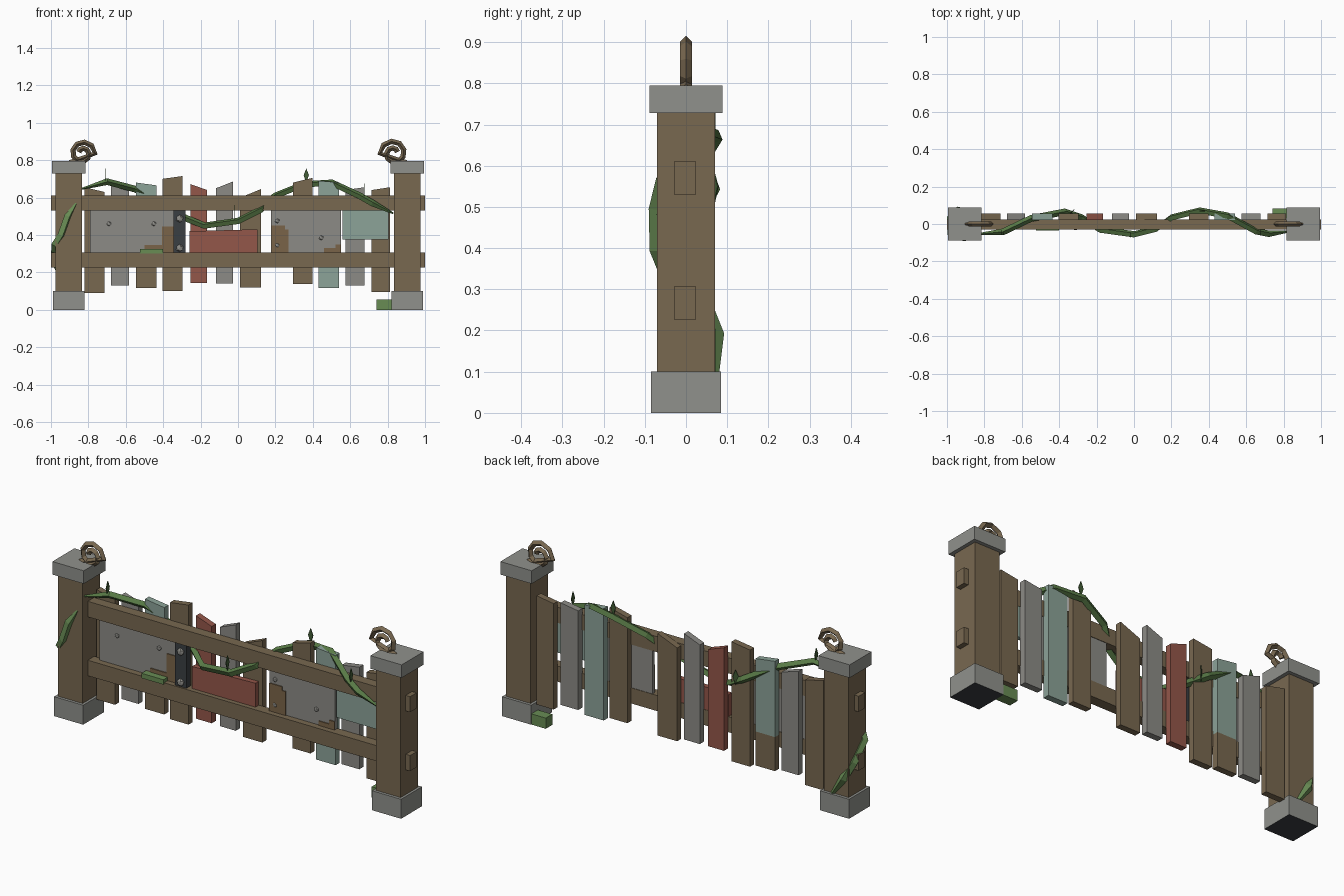
import bpy, bmesh, math
from mathutils import Vector

old = bpy.data.objects.get("Cube")
if old:
    bpy.data.objects.remove(old, do_unlink=True)


def material(name, r, g, b):
    lin = [((c / 255 + 0.055) / 1.055) ** 2.4 for c in (r, g, b)] + [1]
    m = bpy.data.materials.new(name)
    m.diffuse_color = lin
    m.use_nodes = True
    bsdf = next(n for n in m.node_tree.nodes if n.type == 'BSDF_PRINCIPLED')
    bsdf.inputs["Base Color"].default_value = lin
    bsdf.inputs["Roughness"].default_value = 0.9
    return m


WOOD = material("brown wood", 120, 104, 80)
STONE = material("grey stone", 144, 145, 140)
GREY = material("weathered grey", 140, 139, 134)
MINT = material("faded mint paint", 140, 163, 152)
RED = material("faded red paint", 148, 87, 74)
IRON = material("dark iron", 58, 62, 66)
RUST = material("rusty brown", 122, 100, 72)
VINE = material("vine green", 88, 122, 70)
MOSS = material("moss green", 104, 140, 84)
LEAF = material("dark leaf green", 66, 92, 54)


def finish(name, mesh, *mats):
    for m in mats:
        mesh.materials.append(m)
    ob = bpy.data.objects.new(name, mesh)
    bpy.context.collection.objects.link(ob)
    return ob


def prism(name, outline, y0, y1, *mats):
    """Extrude an x-z outline from y0 to y1."""
    bm = bmesh.new()
    face = bm.faces.new([bm.verts.new((x, y0, z)) for x, z in outline])
    ext = bmesh.ops.extrude_face_region(bm, geom=[face])
    moved = [v for v in ext["geom"] if isinstance(v, bmesh.types.BMVert)]
    bmesh.ops.translate(bm, verts=moved, vec=(0, y1 - y0, 0))
    bmesh.ops.recalc_face_normals(bm, faces=bm.faces)
    mesh = bpy.data.meshes.new(name)
    bm.to_mesh(mesh)
    bm.free()
    return finish(name, mesh, *mats)


def box(name, x0, x1, z0, z1, y0, y1, *mats):
    return prism(name, [(x0, z0), (x1, z0), (x1, z1), (x0, z1)], y0, y1, *mats)


def tube(name, points, radius, mat, taper=False):
    """Four-sided tube along a polyline, optionally pointed at both ends."""
    cu = bpy.data.curves.new(name, 'CURVE')
    cu.dimensions = '3D'
    cu.bevel_depth = radius
    cu.bevel_resolution = 0
    cu.use_fill_caps = True
    sp = cu.splines.new('POLY')
    sp.points.add(len(points) - 1)
    for i, p in enumerate(points):
        sp.points[i].co = (*p, 1)
        if taper and i in (0, len(points) - 1):
            sp.points[i].radius = 0.25
    sp.use_smooth = False
    tmp = bpy.data.objects.new(name + " guide", cu)
    bpy.context.collection.objects.link(tmp)
    dg = bpy.context.evaluated_depsgraph_get()
    mesh = bpy.data.meshes.new_from_object(tmp.evaluated_get(dg))
    bpy.data.objects.remove(tmp, do_unlink=True)
    mesh.materials.clear()
    return finish(name, mesh, mat)


def rivet(name, x, z, y, r, mat):
    bm = bmesh.new()
    bmesh.ops.create_icosphere(bm, subdivisions=1, radius=r)
    bmesh.ops.scale(bm, verts=bm.verts, vec=(1, 0.6, 1))
    bmesh.ops.translate(bm, verts=bm.verts, vec=(x, y, z))
    mesh = bpy.data.meshes.new(name)
    bm.to_mesh(mesh)
    bm.free()
    return finish(name, mesh, mat)


# Posts with stone base, cap and scroll ornament
for side, s, scale in (("right", -1, 1.0), ("left", 1, 1.08)):
    c = s * 0.905
    box(side + "_post", c - 0.07, c + 0.07, 0.1, 0.73, -0.07, 0.07, WOOD)
    base = box(side + "_post_base", c - 0.083, c + 0.083, 0, 0.1, -0.085, 0.085, STONE, IRON)
    for f in base.data.polygons:
        f.material_index = int(f.normal.z < -0.5)
    box(side + "_post_cap", c - 0.089, c + 0.089, 0.728, 0.795, -0.089, 0.089, STONE)
    path = [(s * 0.9, 0, 0.785)]
    for i in range(14):
        a = math.pi - i * math.radians(40)
        r = scale * (0.068 - 0.0037 * i)
        path.append((s * (0.832 - r * math.cos(a) * -1), 0, 0.836 + r * math.sin(a)))
    tube(side + "_scroll", path, 0.0145, WOOD)

# Two rails running through the posts
for name, z in (("lower_rail", 0.227), ("upper_rail", 0.53)):
    box(name, -1, 1, z, z + 0.08, -0.029, 0.024, WOOD)

# Pickets: left x, right x, bottom, top at left, top at right
pickets = [
    (-0.82, -0.715, 0.09, 0.655, 0.63, WOOD), (-0.68, -0.582, 0.13, 0.665, 0.635, GREY),
    (-0.545, -0.435, 0.115, 0.68, 0.665, MINT), (-0.403, -0.297, 0.1, 0.70, 0.715, WOOD),
    (-0.255, -0.165, 0.142, 0.672, 0.64, RED), (-0.117, -0.028, 0.14, 0.65, 0.685, GREY),
    (0.012, 0.123, 0.12, 0.6, 0.645, WOOD), (0.295, 0.397, 0.137, 0.68, 0.705, WOOD),
    (0.43, 0.54, 0.115, 0.69, 0.68, MINT), (0.575, 0.675, 0.13, 0.64, 0.655, GREY),
    (0.715, 0.812, 0.095, 0.64, 0.655, WOOD)]
for i, (x0, x1, z0, za, zb, mat) in enumerate(pickets):
    low = z0
    if i == 2:
        # Paint worn off the lower part
        low = 0.29
        box("picket_bare_end", x0, x1, z0, low, 0.022, 0.055, WOOD)
    prism(f"picket_{i + 1}", [(x0, low), (x1, low), (x1, zb), (x0, za)], 0.022, 0.055, mat)

# Repair panels between the rails
box("right_metal_panel", -0.79, -0.343, 0.27, 0.58, 0.004, 0.0215, GREY)
box("left_metal_panel", 0.176, 0.55, 0.27, 0.58, 0.004, 0.0215, GREY)
prism("red_panel", [(-0.258, 0.26), (0.103, 0.26), (0.103, 0.43), (-0.258, 0.42)], -0.005, 0.0215, RED)
box("mint_panel", 0.56, 0.805, 0.375, 0.57, 0.0, 0.0215, MINT)
box("iron_strap", -0.345, -0.28, 0.29, 0.55, -0.02, 0.015, IRON)

# Rust patches on the metal panels
prism("right_rust_patch", [(-0.525, 0.3), (-0.344, 0.3), (-0.344, 0.445), (-0.405, 0.445),
                           (-0.405, 0.345), (-0.5, 0.345), (-0.5, 0.325), (-0.525, 0.325)],
      -0.001, 0.004, RUST)
prism("left_rust_patch", [(0.178, 0.3), (0.27, 0.3), (0.27, 0.43), (0.25, 0.43), (0.25, 0.45),
                          (0.178, 0.45)], -0.001, 0.004, RUST)
prism("corner_rust_patch", [(0.46, 0.3), (0.55, 0.3), (0.55, 0.35), (0.52, 0.35), (0.52, 0.33),
                            (0.46, 0.33)], -0.001, 0.004, RUST)

# Rivets
for i, (x, z) in enumerate([(-0.69, 0.46), (-0.45, 0.46), (0.21, 0.475), (0.21, 0.345), (0.445, 0.385)]):
    rivet(f"panel_rivet_{i + 1}", x, z, 0.002, 0.013, GREY)
for name, z in (("lower_strap_rivet", 0.33), ("upper_strap_rivet", 0.487)):
    rivet(name, -0.312, z, -0.021, 0.021, GREY)

# Moss clumps
box("base_moss", 0.74, 0.825, 0.0, 0.055, 0.03, 0.083, MOSS)
box("rail_moss", -0.525, -0.4, 0.3, 0.325, -0.035, 0.0, MOSS)

# Vine weaving through the pickets
tube("fence_vine", [
    (-0.84, -0.055, 0.645), (-0.7, -0.042, 0.685), (-0.55, 0.03, 0.645), (-0.37, 0.065, 0.545),
    (-0.28, 0.035, 0.49), (-0.18, -0.03, 0.45), (0, -0.055, 0.475), (0.12, -0.025, 0.535),
    (0.2, 0.035, 0.61), (0.35, 0.072, 0.67), (0.5, 0.045, 0.68), (0.65, -0.038, 0.61),
    (0.72, -0.052, 0.57), (0.83, -0.04, 0.515)], 0.018, VINE, True)

# Vine wrapped around one post
tube("post_vine", [
    (-0.865, 0.072, 0.07), (-0.945, 0.072, 0.19), (-0.98, 0.04, 0.27), (-0.978, -0.05, 0.35),
    (-0.945, -0.07, 0.4), (-0.91, -0.072, 0.5), (-0.865, -0.068, 0.57)], 0.021, MOSS, True)

# Small upright leaves on the vine
leaves = [(-0.71, -0.045, 0.715, 90), (-0.33, 0.068, 0.545, 45), (-0.02, -0.057, 0.52, 90),
          (0.365, 0.07, 0.715, 0), (0.675, -0.045, 0.635, 90)]
for i, (x, y, z, turn) in enumerate(leaves):
    leaf = prism(f"leaf_{i + 1}", [(0, -0.04), (0.014, 0.005), (0, 0.04), (-0.014, 0.005)],
                 -0.002, 0.002, LEAF)
    leaf.location = Vector((x, y, z))
    leaf.rotation_euler.z = math.radians(turn)
